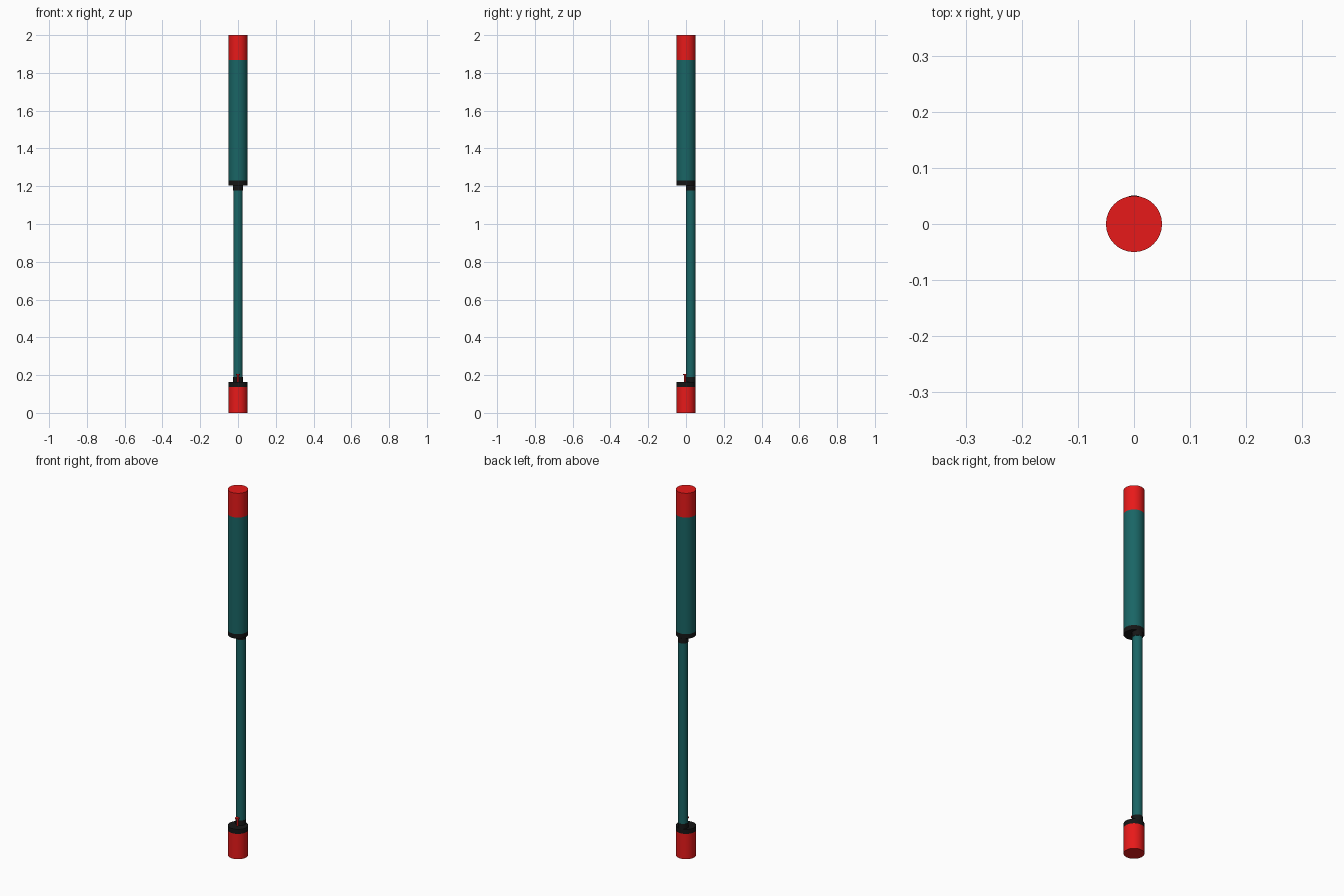
import bpy

if "Cube" in bpy.data.objects:
    bpy.data.objects.remove(bpy.data.objects["Cube"])


def material(name, color):
    m = bpy.data.materials.new(name)
    m.diffuse_color = (*color, 1)
    m.use_nodes = True
    m.node_tree.nodes["Principled BSDF"].inputs["Base Color"].default_value = m.diffuse_color
    return m


red = material("red", (0.8, 0.01, 0.01))
teal = material("teal", (0.01, 0.13, 0.13))
black = material("black", (0.008, 0.008, 0.008))


def cylinder(name, radius, z0, z1, mat, y=0.0, sides=32):
    bpy.ops.mesh.primitive_cylinder_add(
        vertices=sides, radius=radius, depth=z1 - z0, location=(0, y, (z0 + z1) / 2))
    ob = bpy.context.object
    ob.name = name
    ob.data.materials.append(mat)
    bpy.ops.object.shade_smooth_by_angle()
    return ob


# Lower end
cylinder("base_cap", 0.05, 0.0, 0.138, red)
cylinder("base_ring", 0.05, 0.138, 0.163, black)

# Off-centre connecting rod with its two sockets
cylinder("lower_socket", 0.026, 0.163, 0.19, black, y=0.025)
cylinder("rod", 0.025, 0.19, 1.177, teal, y=0.025)
cylinder("upper_socket", 0.026, 1.177, 1.205, black, y=0.025)

# Small pin in front of the rod
cylinder("pin_stem", 0.005, 0.163, 0.2, red, y=-0.005, sides=16)
cylinder("pin_head", 0.011, 0.2, 0.206, red, y=-0.005, sides=16)

# Upper body
cylinder("body_ring", 0.05, 1.205, 1.23, black)
cylinder("body", 0.05, 1.23, 1.867, teal)
cylinder("top_cap", 0.05, 1.867, 2.0, red)
